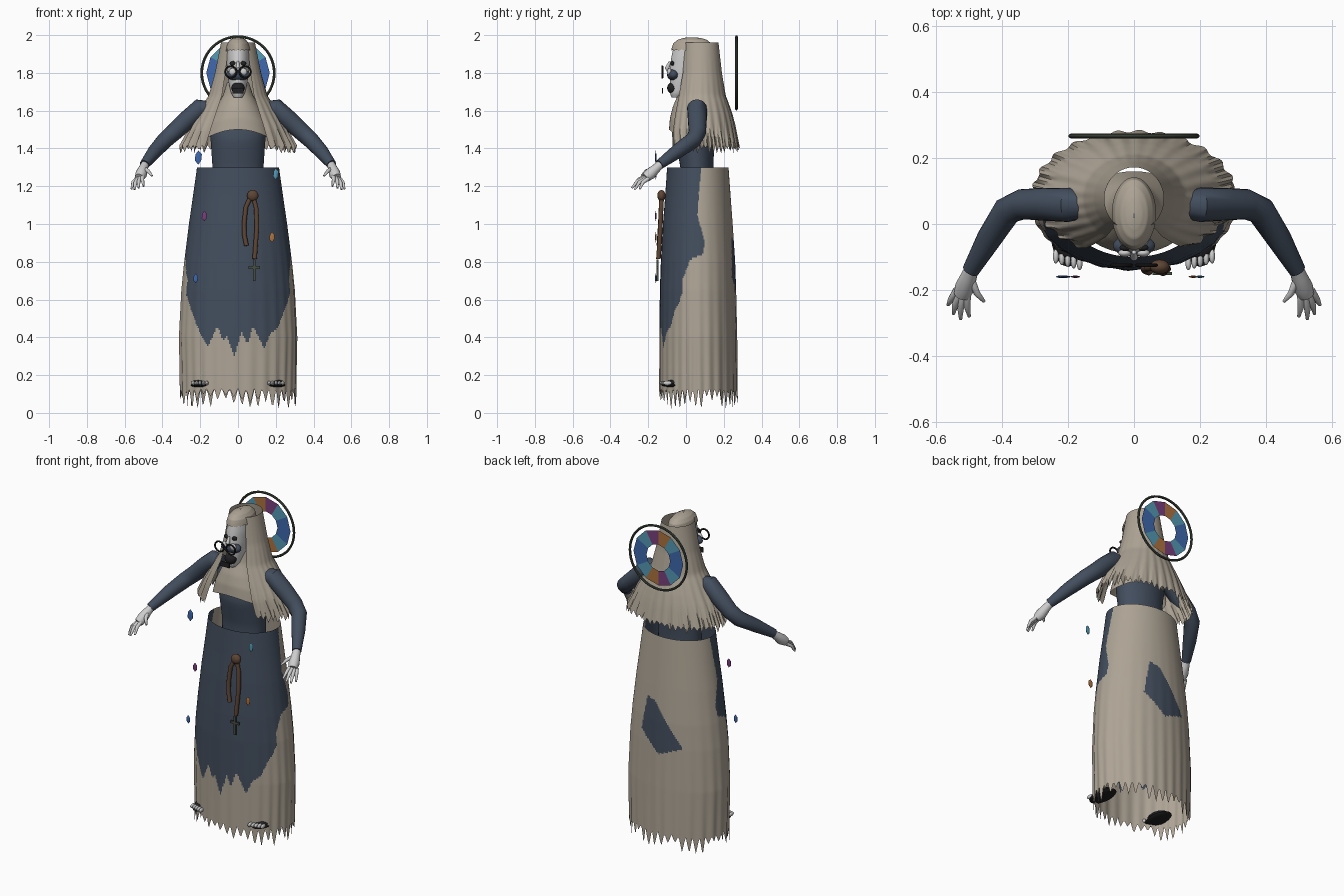
import bpy, bmesh, math, random
from mathutils import Vector

if "Cube" in bpy.data.objects:
    bpy.data.objects.remove(bpy.data.objects["Cube"])
random.seed(4)
parts = []


def material(name, *rgb):
    m = bpy.data.materials.new(name)
    m.use_nodes = True
    m.diffuse_color = (*rgb, 1)
    m.node_tree.nodes["Principled BSDF"].inputs["Base Color"].default_value = (*rgb, 1)
    return m


LINEN = material("linen beige", .42, .37, .30)
NAVY = material("slate navy", .055, .075, .11)
SKIN = material("pale skin", .62, .61, .61)
BLACK = material("black leather", .015, .015, .017)
BROWN = material("brown cord", .11, .06, .035)
BRONZE = material("green bronze", .06, .075, .055)
BLUE = material("glass blue", .05, .14, .42)
CYAN = material("glass cyan", .09, .32, .46)
PURPLE = material("glass purple", .19, .05, .2)
AMBER = material("glass amber", .42, .17, .05)


def finish(name, bm, *mats):
    bmesh.ops.recalc_face_normals(bm, faces=bm.faces[:])
    mesh = bpy.data.meshes.new(name)
    bm.to_mesh(mesh)
    bm.free()
    for m in mats:
        mesh.materials.append(m)
    ob = bpy.data.objects.new(name, mesh)
    bpy.context.collection.objects.link(ob)
    parts.append(ob)
    return ob


def lerp(table, key):
    """Interpolate the rows of an ascending table by their first entry."""
    key = min(max(key, table[0][0]), table[-1][0])
    for a, b in zip(table, table[1:]):
        if key <= b[0]:
            t = (key - a[0]) / (b[0] - a[0])
            return [p + (q - p) * t for p, q in zip(a[1:], b[1:])]


def bridge(bm, rows, closed):
    n = len(rows[0])
    for lo, hi in zip(rows, rows[1:]):
        for i in range(n if closed else n - 1):
            j = (i + 1) % n
            bm.faces.new((lo[i], lo[j], hi[j], hi[i]))


def drape(name, table, mats, nu=48, nv=24, hem=None, folds=0, waves=26, spread=math.pi,
          start=.8, rule=None, cap=False):
    """Cloth or body shell; table rows are height, half width, front y, back y."""
    bm, closed, rows = bmesh.new(), spread > 3.1, []
    top, low = table[-1][0], table[0][0]
    for v in range(nv + 1):
        k, row = v / nv, []
        z = top + (low - top) * k
        a, front, back = lerp(table, z)
        for u in range(nu + (not closed)):
            t = (2 * u / nu - 1) * spread
            r = 1 + folds * k * k * math.sin(waves * t + math.sin(3 * t))
            drop = hem(u / nu) * max(0, (k - start) / (1 - start)) if hem else 0
            row.append(bm.verts.new((a * r * math.sin(t), (front + back) / 2
                                     + (back - front) / 2 * r * math.cos(t), z + drop)))
        rows.append(row)
    bridge(bm, rows, closed)
    if cap:
        bm.faces.new(rows[0])
        bm.faces.new(rows[-1])
    if rule:
        for f in bm.faces:
            f.material_index = int(rule(f.calc_center_median()))
    return finish(name, bm, *mats)


def ragged(teeth, small, big):
    depth = [random.uniform(small, big) for _ in range(teeth)]
    return lambda u: -depth[int(u * teeth) % teeth] * (1 - abs(2 * (u * teeth % 1) - 1))


def tube(name, points, radii, mat, sides=14):
    bm, rows = bmesh.new(), []
    pts = [Vector(p) for p in points]
    for i, p in enumerate(pts):
        d = (pts[min(i + 1, len(pts) - 1)] - pts[max(i - 1, 0)]).normalized()
        e = d.cross(Vector((.3, 1, .2))).normalized()
        f = d.cross(e)
        angles = [math.tau * k / sides for k in range(sides)]
        rows.append([bm.verts.new(p + (e * math.cos(q) + f * math.sin(q)) * radii[i]) for q in angles])
    bridge(bm, rows, True)
    bm.faces.new(rows[0])
    bm.faces.new(rows[-1])
    return finish(name, bm, mat)


def place(ob, name, loc, mat, scale=(1, 1, 1)):
    ob.name, ob.location, ob.scale = name, loc, scale
    ob.data.materials.append(mat)
    parts.append(ob)


def ball(name, loc, scale, mat):
    bpy.ops.mesh.primitive_uv_sphere_add(segments=20, ring_count=12, radius=1)
    place(bpy.context.object, name, loc, mat, scale)


def ring(name, loc, radius, thick, mat):
    bpy.ops.mesh.primitive_torus_add(major_radius=radius, minor_radius=thick, major_segments=48,
                                     minor_segments=8, rotation=(math.pi / 2, 0, 0))
    place(bpy.context.object, name, loc, mat)


def box(name, loc, size, mat):
    bpy.ops.mesh.primitive_cube_add(size=1)
    place(bpy.context.object, name, loc, mat, size)


# Skirt: linen with a torn navy apron and a patch on the back
apron_edge = [(-.29, .68), (-.24, .52), (-.2, .42), (-.16, .35), (-.11, .46), (-.08, .38),
              (-.06, .41), (-.02, .30), (.02, .43), (.05, .36), (.08, .46), (.14, .34),
              (.17, .42), (.21, .45), (.26, .58), (.29, .68)]
apron_side = [(.6, -.02), (.7, -.02), (.81, .02), (.84, .09), (.9, .1), (1.05, .06), (1.3, .08)]
patch = [(.09, .93), (.03, .91), (-.15, .66), (0, .6), (.13, .72)]


def is_navy(p):
    if p.y > .15:
        pairs = zip(patch, patch[1:] + patch[:1])
        return all((b[0] - a[0]) * (p.z - a[1]) - (b[1] - a[1]) * (p.x - a[0]) > 0 for a, b in pairs)
    return p.z > lerp(apron_edge, p.x)[0] and p.y < lerp(apron_side, p.z)[0]


drape("skirt", [(.13, .305, -.14, .272), (.4, .312, -.14, .27), (.65, .3, -.138, .265),
                (.8, .285, -.133, .26), (1, .26, -.122, .247), (1.15, .238, -.11, .236),
                (1.3, .217, -.1, .225)], (LINEN, NAVY), 240, 110, ragged(44, .03, .12),
      folds=.012, start=.9, rule=is_navy)

# Torso, wimple and veil
drape("torso", [(1, .13, -.03, .15), (1.3, .135, -.03, .145), (1.45, .145, -.055, .15),
                (1.58, .17, -.03, .14), (1.65, .1, 0, .1)], (NAVY,), cap=True)
drape("wimple", [(1.5, .175, -.09, .16), (1.56, .155, -.085, .15), (1.62, .12, -.07, .14),
                 (1.68, .08, -.045, .13), (1.75, .058, -.03, .12)], (LINEN,),
      hem=lambda u: -.05 * math.sin(math.tau * u) ** 2, start=.3)
drape("veil", [(1.42, .305, -.1, .282), (1.5, .262, -.1, .265), (1.58, .215, -.085, .245),
               (1.64, .18, -.07, .225), (1.68, .155, -.06, .21), (1.8, .122, -.035, .19),
               (1.96, .09, -.02, .172)], (LINEN,), 200, 40, ragged(46, .02, .055),
      folds=.022, spread=math.radians(147))

# Head with coif
drape("head", [(1.67, .022, -.075, -.03), (1.69, .036, -.085, 0), (1.75, .05, -.085, .06),
               (1.81, .058, -.088, .11), (1.88, .062, -.078, .13), (1.93, .06, -.068, .135),
               (1.965, .045, -.05, .115), (1.98, .02, -.01, .08)], (SKIN, LINEN), cap=True,
      rule=lambda p: p.y > .05)
drape("coif", [(1.925, .067, -.078, .142), (1.955, .058, -.068, .135), (1.975, .042, -.045, .11),
               (1.986, .022, -.01, .075), (1.988, .002, .02, .03)], (LINEN,), hem=ragged(18, .008, .018))
tube("nose", [(0, -.085, 1.86), (0, -.1, 1.825), (0, -.095, 1.81)], (.006, .012, .008), SKIN)
ball("face_mask", (0, -.066, 1.79), (.064, .034, .032), NAVY)
ball("gag", (0, -.07, 1.72), (.036, .03, .032), BLACK)
box("floating_mouthpiece", (0, -.125, 1.705), (.06, .006, .03), BLACK)
box("goggle_bridge", (0, -.125, 1.81), (.02, .006, .008), BLACK)

for s, side in ((1, "left"), (-1, "right")):
    # Goggles and eyes
    ring(side + "_goggle_rim", (s * .038, -.125, 1.805), .03, .005, BLACK)
    ball(side + "_eye_lens", (s * .028, -.088, 1.805), (.02, .012, .02), SKIN)
    ball(side + "_eye_socket", (s * .026, -.072, 1.85), (.018, .01, .012), BLACK)
    # Arm and hand
    tube(side + "_arm", [(s * x, y, z) for x, y, z in (
        (.14, .06, 1.61), (.2, .058, 1.612), (.27, .06, 1.55), (.34, .06, 1.485), (.385, .04, 1.445),
        (.44, -.045, 1.385), (.495, -.14, 1.315))], (.04, .052, .05, .046, .044, .038, .026), NAVY, 20)
    tube(side + "_palm", [(s * x, y, z) for x, y, z in (
        (.49, -.13, 1.32), (.502, -.16, 1.293), (.512, -.19, 1.265), (.522, -.215, 1.245))],
         (.021, .025, .031, .025), SKIN)
    for finger, knuckle, tip in (("thumb", (.49, -.175, 1.29), (.455, -.235, 1.255)),
                                 ("index_finger", (.505, -.21, 1.255), (.5, -.28, 1.2)),
                                 ("middle_finger", (.518, -.215, 1.245), (.526, -.288, 1.19)),
                                 ("ring_finger", (.53, -.212, 1.24), (.548, -.272, 1.182)),
                                 ("little_finger", (.538, -.2, 1.24), (.564, -.245, 1.185))):
        a, b = Vector(knuckle), Vector(tip)
        mid = a.lerp(b, .5) + Vector((.004, -.006, .008))
        tube(side + "_" + finger, [(s * p.x, p.y, p.z) for p in (a, mid, b)], (.011, .01, .005), SKIN, 10)
    # Foot in a sandal
    ball(side + "_sole", (s * .2, -.03, .147), (.052, .1, .013), BLACK)
    ball(side + "_sandal_upper", (s * .2, -.03, .16), (.05, .075, .02), BLACK)
    for i in range(5):
        ball(f"{side}_toe_{i + 1}", (s * (.165 + .018 * i), -.118 + .005 * i, .158),
             (.009, .022, .012), SKIN)

# Halo with stained glass
ring("halo_rim", (0, .267, 1.8), .192, .007, BRONZE)
bm = bmesh.new()
loops = [[bm.verts.new((r * math.sin(k * math.tau / 12), .267, 1.8 + r * math.cos(k * math.tau / 12)))
          for k in range(12)] for r in (.08, .168)]
bridge(bm, loops, True)
for i, f in enumerate(bm.faces):
    f.material_index = (2, 1, 0, 0, 1, 3)[i % 6]
finish("halo_glass", bm, BLUE, CYAN, PURPLE, AMBER)

# Knotted cord and cross
ball("cord_knot", (.078, -.13, 1.15), (.03, .022, .03), BROWN)
tube("cord_short", [(.07, -.128, 1.15), (.042, -.132, 1.09), (.032, -.136, 1), (.034, -.14, .94),
                    (.045, -.144, .885)], [.012] * 5, BROWN)
tube("cord_long", [(.08, -.128, 1.15), (.097, -.132, 1.08), (.1, -.136, .98), (.094, -.14, .9),
                   (.088, -.146, .815)], [.012] * 5, BROWN)
box("cross_upright", (.086, -.15, .755), (.014, .01, .115), BRONZE)
box("cross_arm", (.086, -.15, .77), (.06, .01, .014), BRONZE)

# Floating glass shards
for x, z, w, h, mat in ((-.21, 1.352, .021, .037, BLUE), (.2, 1.265, .016, .03, CYAN),
                        (-.178, 1.042, .016, .028, PURPLE), (.18, .93, .016, .028, AMBER),
                        (-.224, .712, .014, .026, BLUE)):
    bpy.ops.mesh.primitive_ico_sphere_add(subdivisions=1, radius=1)
    place(bpy.context.object, "glass_shard", (x, -.16, z), mat, (w, .004, h))

# Shading
bpy.ops.object.select_all(action="DESELECT")
for ob in parts:
    ob.select_set(True)
bpy.context.view_layer.objects.active = parts[0]
bpy.ops.object.shade_smooth_by_angle(angle=math.radians(40))
